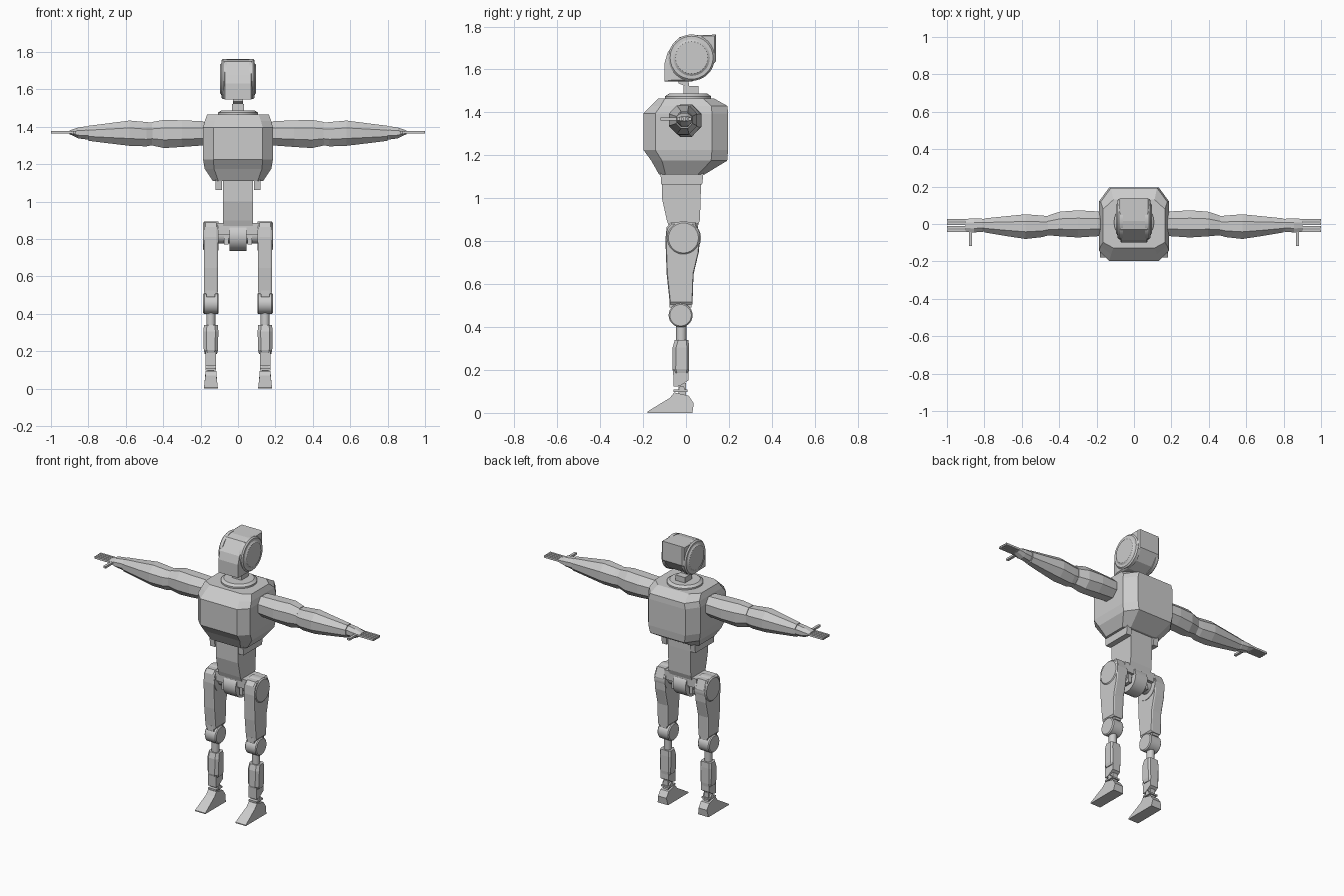
import bpy, bmesh, math


def loft(name, rings, smooth=False):
    """Skin a list of equally sized point rings and cap both ends."""
    bm = bmesh.new()
    vs = [[bm.verts.new(p) for p in r] for r in rings]
    n = len(vs[0])
    for a, b in zip(vs, vs[1:]):
        for i in range(n):
            j = (i + 1) % n
            bm.faces.new((a[i], a[j], b[j], b[i]))
    bm.faces.new(vs[0])
    bm.faces.new(vs[-1])
    bmesh.ops.recalc_face_normals(bm, faces=bm.faces)
    me = bpy.data.meshes.new(name)
    bm.to_mesh(me)
    bm.free()
    ob = bpy.data.objects.new(name, me)
    bpy.context.collection.objects.link(ob)
    if smooth:
        bpy.ops.object.select_all(action='DESELECT')
        ob.select_set(True)
        bpy.context.view_layer.objects.active = ob
        bpy.ops.object.shade_smooth_by_angle(angle=math.radians(30))
    return ob


def prism(name, prof, slices):
    """Side profile of (y, z) points swept along x; slices are (x, scale)."""
    cy = sum(p[0] for p in prof) / len(prof)
    cz = sum(p[1] for p in prof) / len(prof)
    return loft(name, [[(x, cy + (y - cy) * s, cz + (z - cz) * s) for y, z in prof]
                       for x, s in slices])


def block(name, x0, x1, y0, y1, z0, z1):
    return prism(name, [(y0, z0), (y1, z0), (y1, z1), (y0, z1)], [(x0, 1), (x1, 1)])


def disc_x(name, cy, cz, slices, n=28, smooth=True):
    """Round part about an x axis; slices are (x, radius)."""
    a = [2 * math.pi * i / n for i in range(n)]
    return loft(name, [[(x, cy + r * math.cos(t), cz + r * math.sin(t)) for t in a]
                       for x, r in slices], smooth)


def disc_z(name, cx, cy, slices, n=28):
    """Round part about a z axis; slices are (z, radius)."""
    a = [2 * math.pi * i / n for i in range(n)]
    return loft(name, [[(cx + r * math.cos(t), cy + r * math.sin(t), z) for t in a]
                       for z, r in slices], True)


def octagon(z, cx, hx, yf, yb, fx, fy, bx, by):
    """Chamfered rectangle with separate front and back corner cuts."""
    return [(cx - hx + fx, yf, z), (cx + hx - fx, yf, z), (cx + hx, yf + fy, z),
            (cx + hx, yb - by, z), (cx + hx - bx, yb, z), (cx - hx + bx, yb, z),
            (cx - hx, yb - by, z), (cx - hx, yf + fy, z)]


# Torso shell
loft("torso", [octagon(*r) for r in (
    (1.11, 0, .135, -.125, .085, .03, .03, .04, .03),
    (1.175, 0, .178, -.162, .192, .05, .05, .055, .075),
    (1.225, 0, .187, -.198, .196, .055, .055, .055, .075),
    (1.395, 0, .187, -.198, .196, .055, .055, .055, .075),
    (1.43, 0, .178, -.163, .193, .055, .045, .055, .075),
    (1.465, 0, .165, -.128, .13, .055, .03, .055, .05))])

# Waist
prism("waist", [(-.112, 1.13), (-.112, 1.0), (-.09, .90), (-.08, .87), (.055, .87),
                (.065, .90), (.07, 1.06), (.07, 1.13)], [(-.08, 1), (.08, 1)])

# Collar and neck
disc_z("collar", 0, .01, [(1.45, .107), (1.475, .107), (1.487, .09)])
block("neck_base", -.033, .033, -.012, .058, 1.48, 1.522)
prism("neck_post", [(-.005, 1.48), (.015, 1.51), (.01, 1.57), (-.035, 1.57), (-.035, 1.535),
                    (-.01, 1.525)], [(-.028, 1), (.028, 1)])

# Head with chamfered face edge
head = prism("head", [(-.10, 1.545), (.03, 1.545), (.09, 1.575), (.14, 1.64), (.14, 1.762),
                      (.015, 1.76), (-.03, 1.75), (-.085, 1.68), (-.10, 1.63)],
             [(-.08, .94), (-.07, 1), (.07, 1), (.08, .94)])
for v in head.data.vertices:
    if v.co.y < -.06 and abs(v.co.x) > .075:
        v.co.y += .035
for s in (-1, 1):
    disc_x("ear_disc", .026, 1.655,
           [(s * .06, .108), (s * .08, .108), (s * .088, .1), (s * .089, .085), (s * .096, .075)], 32)

# Pelvis
block("pelvis_bar", -.115, .115, -.075, .055, .825, .885)
disc_x("pelvis_core", -.01, .815, [(-.045, .08), (.045, .08)])
disc_x("hip_axle", -.01, .82, [(-.115, .045), (-.07, .045), (.07, .045), (.115, .045)])

THIGH = [(-.07, .888), (.045, .888), (.066, .83), (.06, .75), (.035, .645), (.03, .505),
         (-.075, .505), (-.09, .645), (-.096, .81), (-.09, .865)]
FOOT = [(-.18, 0), (-.18, .006), (-.075, .07), (-.055, .095), (.012, .08), (.036, .045), (.03, 0)]

# Cross-sections along the arm: x, back y, front y, bottom z, top z
UPPER_ARM = [(.16, .06, -.06, 1.315, 1.415), (.19, .067, -.065, 1.3, 1.43),
             (.30, .073, -.072, 1.292, 1.434), (.395, .066, -.066, 1.286, 1.437),
             (.46, .045, -.06, 1.3, 1.425)]
FOREARM = [(.44, .04, -.055, 1.305, 1.42), (.49, .045, -.07, 1.295, 1.425),
           (.58, .052, -.08, 1.298, 1.433), (.68, .042, -.065, 1.31, 1.42),
           (.80, .03, -.045, 1.325, 1.405)]
HAND = [(.77, .02, -.035, 1.335, 1.395), (.81, .028, -.042, 1.332, 1.402),
        (.855, .03, -.045, 1.338, 1.396), (.90, .027, -.042, 1.36, 1.38)]


def limb(name, rows, s, k=.29):
    """Chamfered rectangular sections strung along x."""
    rings = []
    for x, yb, yf, z0, z1 in rows:
        cy, cz, hy, hz = (yb + yf) / 2, (z0 + z1) / 2, (yb - yf) / 2, (z1 - z0) / 2
        m = 1 - 2 * k
        rings.append([(s * x, cy + hy * a, cz + hz * b) for a, b in (
            (1, -m), (1, m), (m, 1), (-m, 1), (-1, m), (-1, -m), (-m, -1), (m, -1))])
    return loft(name, rings)


for s in (-1, 1):
    # Skirt flap and pelvis side lugs
    prism("waist_flap", [(-.12, 1.13), (-.115, 1.063), (.075, 1.063), (.083, 1.13)],
          [(s * .085, 1), (s * .12, 1)])
    block("pelvis_lug", s * .052, s * .075, -.06, .04, .77, .84)

    # Thigh and hip disc
    prism("thigh", THIGH, [(s * .108, .95), (s * .116, 1), (s * .174, 1), (s * .182, .95)])
    disc_x("hip_disc", -.012, .815, [(s * .105, .078), (s * .18, .078), (s * .187, .07)])

    # Knee
    disc_x("knee_joint", -.025, .455,
           [(s * .103, .05), (s * .109, .056), (s * .180, .056), (s * .186, .05)])
    block("knee_block", s * .122, s * .168, -.078, .025, .49, .525)

    # Shin
    cx = s * .145
    disc_z("shin_rod", cx, -.022, [(.32, .024), (.43, .024)], 16)
    loft("shin", [octagon(z, cx, hx, yf, yb, .016, .016, .01, .01) for z, hx, yf, yb in (
        (.185, .033, -.058, .012), (.205, .038, -.064, .014),
        (.305, .04, -.062, .014), (.34, .037, -.052, .012))])
    prism("lower_shin", [(-.06, .2), (-.058, .122), (-.03, .125), (.012, .152), (.012, .2)],
          [(s * .117, 1), (s * .173, 1)])

    # Ankle links
    disc_x("ankle_joint", -.02, .112, [(s * .117, .014), (s * .173, .014)], 16)
    block("ankle_upper", s * .128, s * .162, -.035, .0, .075, .14)
    block("ankle_plate", s * .117, s * .173, -.058, .008, .098, .108)

    # Foot, narrower at the top
    foot = prism("foot", FOOT, [(s * .108, 1), (s * .182, 1)])
    for v in foot.data.vertices:
        if v.co.z > .04:
            v.co.x = cx + (v.co.x - cx) * .8

    # Arm and hand
    limb("upper_arm", UPPER_ARM, s)
    limb("forearm", FOREARM, s)
    limb("hand", HAND, s)
    for i in range(4):
        y = -.035 + i * .018
        block("finger", s * .875, s * 1.0, y - .0065, y + .0065, 1.363, 1.376)
    block("thumb", s * .865, s * .882, -.118, -.02, 1.363, 1.376)
